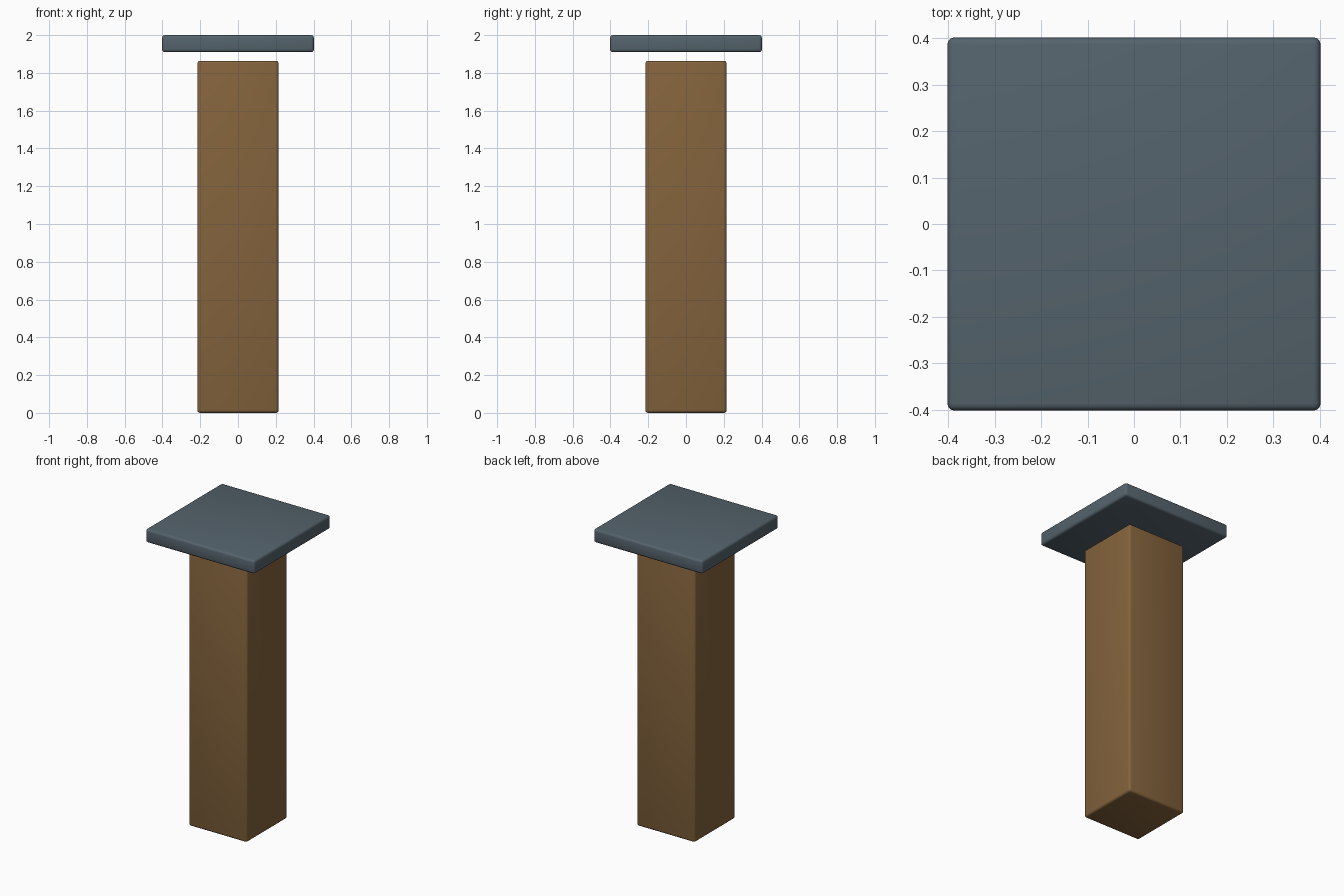
import bpy

default_cube = bpy.data.objects.get("Cube")
if default_cube:
    bpy.data.objects.remove(default_cube, do_unlink=True)


def make_material(name, color):
    mat = bpy.data.materials.new(name)
    mat.use_nodes = True
    mat.diffuse_color = color
    mat.node_tree.nodes["Principled BSDF"].inputs["Base Color"].default_value = color
    return mat


def rounded_block(name, width, bottom, top, bevel, mat):
    """Square block between two heights with softly rounded edges."""
    bpy.ops.mesh.primitive_cube_add(size=1, location=(0, 0, (bottom + top) / 2))
    obj = bpy.context.object
    obj.name = name
    obj.scale = (width, width, top - bottom)
    bpy.ops.object.transform_apply(location=False, rotation=False, scale=True)
    mod = obj.modifiers.new("Rounded edges", "BEVEL")
    mod.width = bevel
    mod.segments = 3
    obj.data.materials.append(mat)
    bpy.ops.object.shade_smooth()
    return obj


wood = make_material("brown wood", (0.23, 0.125, 0.046, 1))
slate = make_material("slate grey", (0.09, 0.125, 0.15, 1))

# Tall square post, with the cap plate floating just above it
rounded_block("post", 0.43, 0, 1.864, 0.015, wood)
rounded_block("cap_plate", 0.804, 1.91, 2, 0.015, slate)
